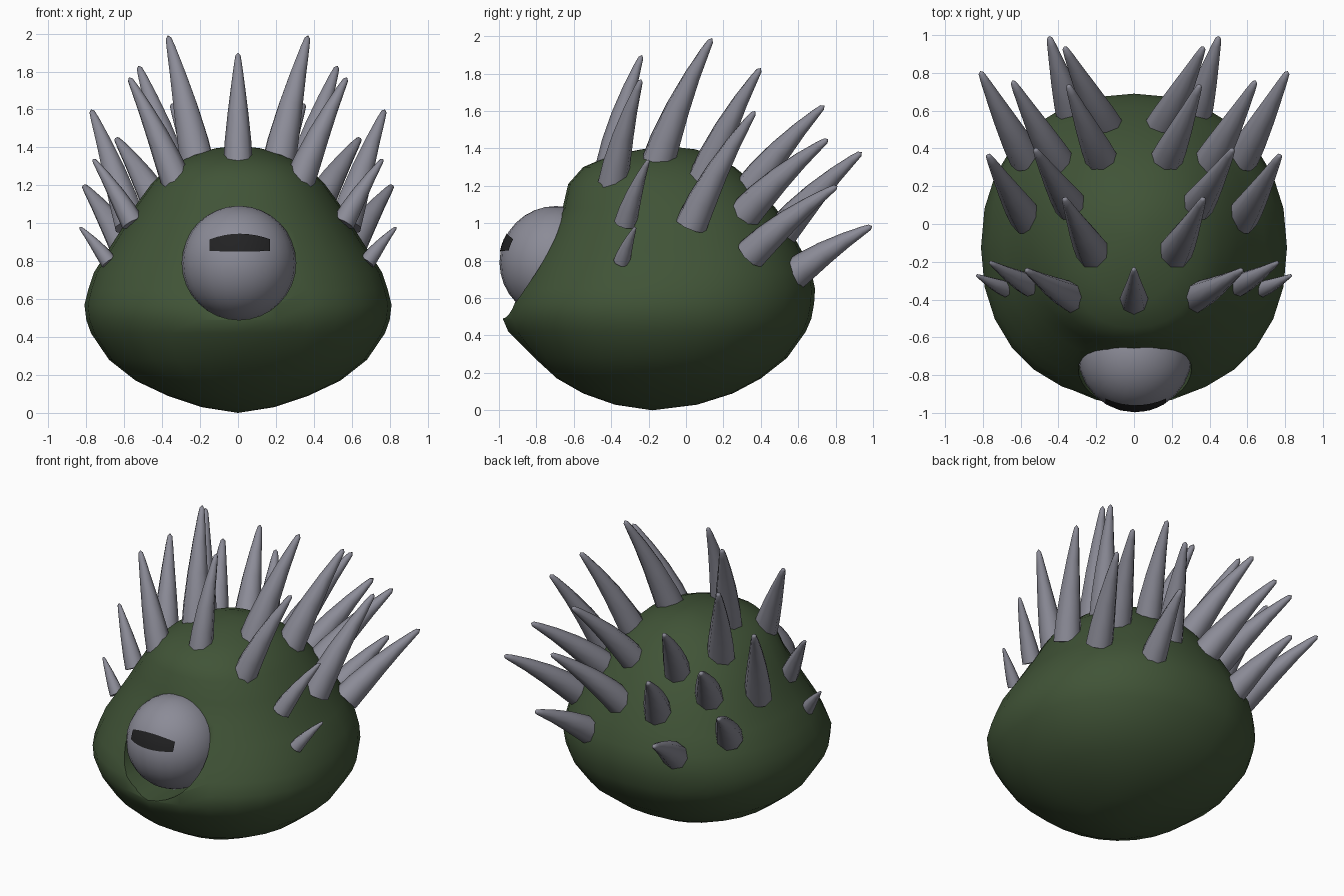
import bpy, bmesh
from math import sin, cos, tau, radians, sqrt, exp
from mathutils import Vector, Matrix

if "Cube" in bpy.data.objects:
    bpy.data.objects.remove(bpy.data.objects["Cube"])


def material(name, color):
    m = bpy.data.materials.new(name)
    m.diffuse_color = (*color, 1)
    m.use_nodes = True
    m.node_tree.nodes["Principled BSDF"].inputs["Base Color"].default_value = m.diffuse_color
    return m


def add_mesh(name, bm, mat, angle=50, cutter=None):
    bmesh.ops.recalc_face_normals(bm, faces=bm.faces)
    me = bpy.data.meshes.new(name)
    bm.to_mesh(me)
    bm.free()
    ob = bpy.data.objects.new(name, me)
    bpy.context.collection.objects.link(ob)
    me.materials.append(mat)
    bpy.ops.object.select_all(action='DESELECT')
    ob.select_set(True)
    bpy.context.view_layer.objects.active = ob
    if cutter:
        mod = ob.modifiers.new("socket", 'BOOLEAN')
        mod.operation, mod.solver, mod.object = 'DIFFERENCE', 'EXACT', cutter
        bpy.ops.object.modifier_apply(modifier=mod.name)
    bpy.ops.object.shade_smooth_by_angle(angle=radians(angle))
    return ob


def loft(bm, start, rings, end):
    # closed skin through rings, with a pole at each end
    rows = [[bm.verts.new(p) for p in r] for r in rings]
    n = len(rows[0])
    a, b = bm.verts.new(start), bm.verts.new(end)
    for i in range(n):
        j = (i + 1) % n
        bm.faces.new((a, rows[0][j], rows[0][i]))
        bm.faces.new((b, rows[-1][i], rows[-1][j]))
        for r, s in zip(rows, rows[1:]):
            bm.faces.new((r[i], r[j], s[j], s[i]))


def body_ring(z, w, front, back, n=28, e=2 / 2.2):
    cy, h = (front + back) / 2, (back - front) / 2
    pts = []
    for i in range(n):
        c, s = cos(tau * i / n), sin(tau * i / n)
        x = w * abs(c) ** e * (1 if c > 0 else -1)
        y = cy + h * abs(s) ** e * (1 if s > 0 else -1)
        if s < 0 and .4 < z < .5:   # pointed lip under the eye
            y -= .05 * exp(-(x / .2) ** 2)
        pts.append((x, y, z))
    return pts


green = material("green_skin", (.052, .088, .038))
grey = material("grey_horn", (.26, .26, .31))
dark = material("dark_pupil", (.016, .016, .017))
eye, R = Vector((.005, -.695, .79)), .302

# socket cutter around the eye
bm = bmesh.new()
bmesh.ops.create_cone(bm, cap_ends=True, segments=32, radius1=R - .002, radius2=R - .002, depth=.5,
                      matrix=Matrix.Translation(eye + Vector((0, -.25, 0)))
                      @ Matrix.Rotation(radians(90), 4, 'X'))
cutter = add_mesh("socket_cutter", bm, green)
cutter.hide_render = True
cutter.hide_set(True)

# body: height, half width, front y, back y
levels = [(.03, .19, -.38, .06), (.09, .37, -.55, .25), (.17, .54, -.69, .40),
          (.28, .68, -.81, .54), (.42, .775, -.90, .64), (.49, .80, -.93, .67),
          (.57, .81, -.935, .685), (.65, .79, -.90, .69), (.74, .76, -.85, .67),
          (.85, .69, -.79, .62), (.96, .62, -.73, .56), (1.08, .55, -.66, .48),
          (1.21, .455, -.63, .37), (1.30, .36, -.55, .26),
          (1.36, .24, -.41, .15), (1.395, .12, -.24, .05)]
bm = bmesh.new()
loft(bm, (0, -.18, 0), [body_ring(*l) for l in levels], (0, -.08, 1.41))
add_mesh("body", bm, green, 50, cutter)

# eyeball
bm = bmesh.new()
bmesh.ops.create_uvsphere(bm, u_segments=24, v_segments=16, radius=R)
bmesh.ops.translate(bm, verts=bm.verts, vec=eye)
add_mesh("eyeball", bm, grey)

# slit pupil hugging the eyeball
bm = bmesh.new()
grid = []
for k in range(4):
    row = []
    for i in range(9):
        u = -1 + i / 4
        x = .16 * u
        low, high = .065 - .005 * (1 - u * u), .125 + .03 * (1 - u * u)
        z = low + (high - low) * k / 3
        y = -sqrt((R + .004) ** 2 - x * x - z * z)
        row.append(bm.verts.new(eye + Vector((x + .005, y, z))))
    grid.append(row)
for r, s in zip(grid, grid[1:]):
    for i in range(8):
        bm.faces.new((r[i], r[i + 1], s[i + 1], s[i]))
add_mesh("pupil", bm, dark)


def spike(bm, base, tip, radius, n=8):
    base, tip = Vector(base), Vector(tip)
    chord = tip - base
    d = chord.normalized()
    # bow away from the chord, so the tip sweeps back
    out = (Vector((0, -.3, 1)) - d * d.dot(Vector((0, -.3, 1)))).normalized()
    root = base - d * .05
    ctrl = (root + tip) / 2 + out * chord.length * .06
    rings = []
    for t, f in ((0, 1.05), (.2, .95), (.45, .74), (.7, .49), (.9, .28), (.975, .18)):
        p = root * (1 - t) ** 2 + ctrl * 2 * t * (1 - t) + tip * t * t
        tan = ((ctrl - root) * (1 - t) + (tip - ctrl) * t).normalized()
        side = tan.cross(out).normalized()
        up = side.cross(tan)
        rings.append([p + (side * cos(tau * i / n) + up * sin(tau * i / n)) * radius * f
                      for i in range(n)])
    loft(bm, root, rings, tip)


# spikes: base, tip, radius; each mirrored in x
pairs = [((.34, -.38, 1.25), (.575, -.24, 1.77), .078),
         ((.58, -.31, 1.04), (.765, -.20, 1.34), .058),
         ((.71, -.33, .83), (.835, -.27, .98), .042),
         ((.22, -.14, 1.34), (.37, .14, 1.99), .09),
         ((.34, .11, 1.26), (.525, .40, 1.83), .087),
         ((.58, .05, 1.03), (.775, .37, 1.60), .086),
         ((.18, .36, 1.20), (.35, .74, 1.63), .084),
         ((.41, .34, 1.07), (.645, .76, 1.45), .087),
         ((.16, .54, .98), (.37, .94, 1.38), .087),
         ((.59, .38, .86), (.815, .81, 1.20), .084),
         ((.33, .59, .73), (.45, .995, .985), .084)]
bm = bmesh.new()
spike(bm, (0, -.39, 1.36), (0, -.235, 1.90), .074)
for b, t, r in pairs:
    for s in (1, -1):
        spike(bm, (s * b[0], b[1], b[2]), (s * t[0], t[1], t[2]), r)
add_mesh("back_spikes", bm, grey)
